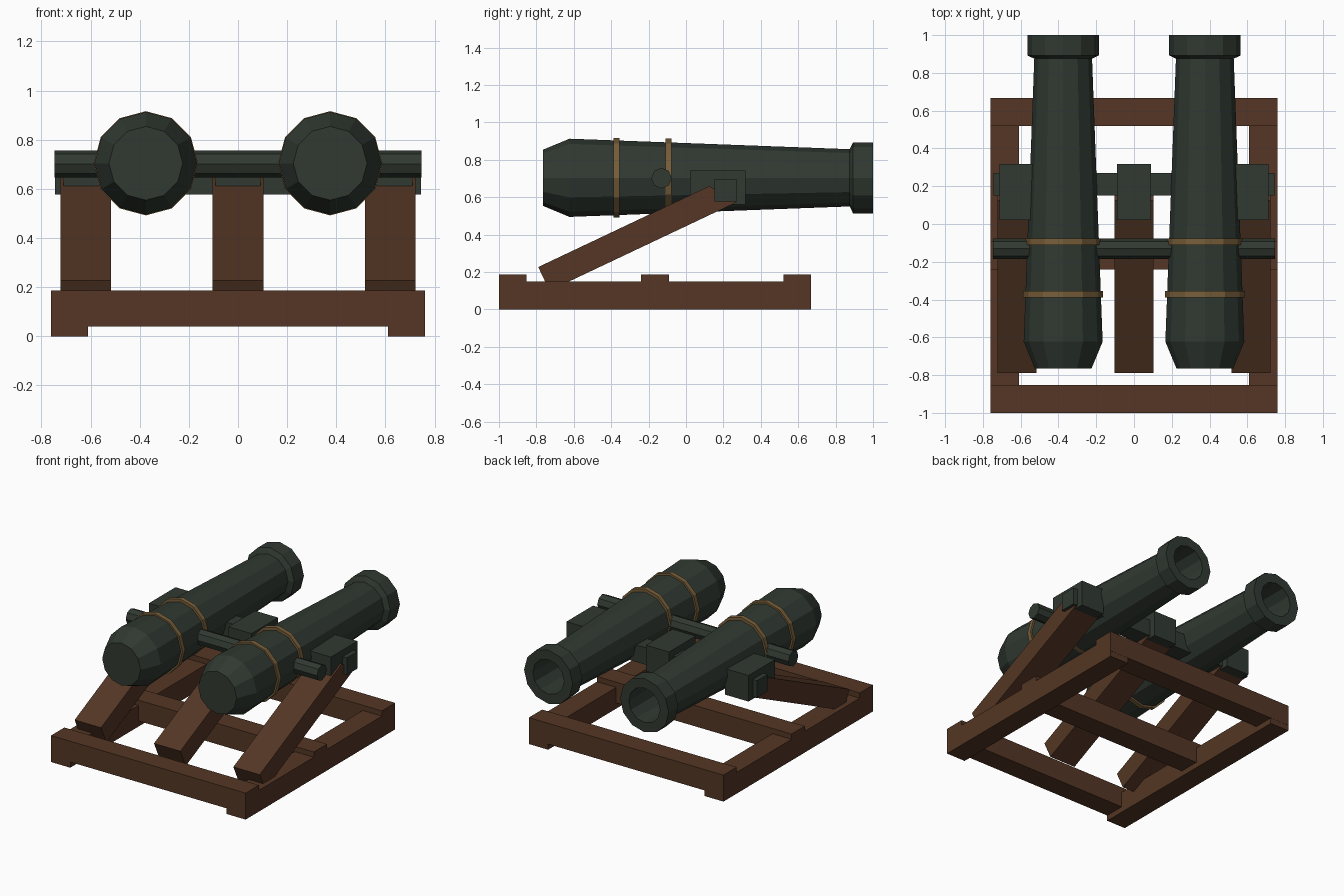
import bpy, bmesh, math

if "Cube" in bpy.data.objects:
    bpy.data.objects.remove(bpy.data.objects["Cube"])


def material(name, rgb):
    m = bpy.data.materials.new(name)
    m.diffuse_color = (*rgb, 1)
    m.use_nodes = True
    m.node_tree.nodes["Principled BSDF"].inputs["Base Color"].default_value = m.diffuse_color
    return m


WOOD = material("brown_wood", (0.089, 0.037, 0.018))
IRON = material("dark_green_iron", (0.030, 0.041, 0.031))
BRASS = material("brass", (0.185, 0.112, 0.042))


def finish(name, bm, mat):
    bmesh.ops.recalc_face_normals(bm, faces=bm.faces)
    me = bpy.data.meshes.new(name)
    bm.to_mesh(me)
    bm.free()
    me.materials.append(mat)
    ob = bpy.data.objects.new(name, me)
    bpy.context.collection.objects.link(ob)
    return ob


def box(name, x, y, z, mat):
    bm = bmesh.new()
    bmesh.ops.create_cube(bm, size=1)
    for v in bm.verts:
        v.co = [r[0] if c < 0 else r[1] for c, r in zip(v.co, (x, y, z))]
    return finish(name, bm, mat)


def prism(name, outline, x0, x1, mat):
    # (y, z) outline extruded along x
    bm = bmesh.new()
    face = bm.faces.new([bm.verts.new((x0, y, z)) for y, z in outline])
    ext = bmesh.ops.extrude_face_region(bm, geom=[face])
    for v in ext["geom"]:
        if isinstance(v, bmesh.types.BMVert):
            v.co.x = x1
    return finish(name, bm, mat)


def lathe(name, profile, cx, cz, mat, closed=False, n=12):
    # (y, radius) profile turned around an axis along y
    bm = bmesh.new()
    rings = [[bm.verts.new((cx + r * math.cos(2 * math.pi * i / n), y,
                            cz + r * math.sin(2 * math.pi * i / n)))
              for i in range(n)] for y, r in profile]
    pairs = list(zip(rings, rings[1:]))
    if closed:
        pairs.append((rings[-1], rings[0]))
    else:
        bm.faces.new(rings[0])
        bm.faces.new(rings[-1])
    for a, b in pairs:
        for i in range(n):
            j = (i + 1) % n
            bm.faces.new((a[i], a[j], b[j], b[i]))
    return finish(name, bm, mat)


# Base frame: two runners and three cross beams
for side, x in (("left", (-0.76, -0.61)), ("right", (0.61, 0.76))):
    box(f"{side}_runner", x, (-1, 0.667), (0, 0.15), WOOD)
for part, y in (("front", -1), ("middle", -0.24), ("back", 0.52)):
    box(f"{part}_cross_beam", (-0.76, 0.76), (y, y + 0.148), (0.04, 0.187), WOOD)

# Sloping legs, each with an iron block on top
leg = [(-0.79, 0.227), (-0.73, 0.10), (0.27, 0.573), (0.125, 0.66)]
for side, x in (("left", -0.62), ("centre", 0), ("right", 0.62)):
    prism(f"{side}_leg", leg, x - 0.103, x + 0.103, WOOD)
    box(f"{side}_mount_block", (x - 0.091, x + 0.091), (0.022, 0.318),
        (0.6, 0.744), IRON)
    # lower back half of the block, behind the leg
    prism(f"{side}_mount_foot", [(0.022, 0.6), (0.318, 0.6), (0.318, 0.56), (0.022, 0.56)],
          x - 0.091, x + 0.091, IRON)

# Square crossbar and round trunnion rod
box("square_crossbar", (-0.745, 0.745), (0.152, 0.27), (0.578, 0.698), IRON)
rod = [(-0.131 + 0.055 * math.cos(i * math.pi / 4),
        0.702 + 0.055 * math.sin(i * math.pi / 4)) for i in range(8)]
prism("trunnion_rod", rod, -0.747, 0.747, IRON)

# Barrels with hollow muzzles and brass bands
barrel = [(-0.765, 0.15), (-0.623, 0.209), (0.875, 0.153), (0.893, 0.19),
          (1.0, 0.19), (1.0, 0.122), (0.7, 0.122)]
for side, x in (("left", -0.375), ("right", 0.375)):
    lathe(f"{side}_barrel", barrel, x, 0.704, IRON)
    for part, y, r, z in (("rear", -0.388, 0.212, 0.704), ("front", -0.11, 0.2, 0.714)):
        lathe(f"{side}_{part}_band", [(y, r - 0.03), (y, r), (y + 0.032, r),
              (y + 0.032, r - 0.03)], x, z, BRASS, closed=True)
